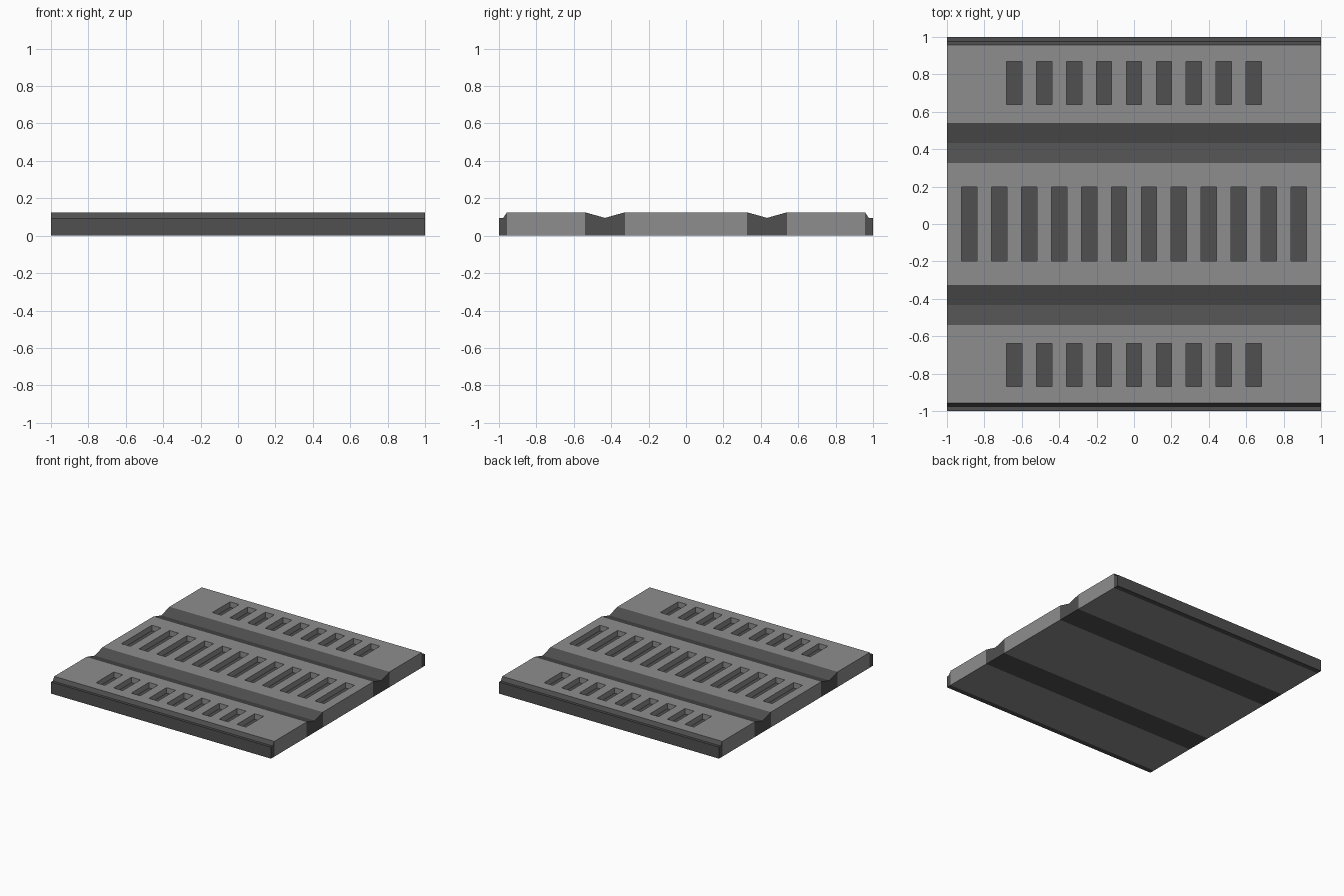
import bpy, bmesh
from mathutils import Matrix

if "Cube" in bpy.data.objects:
    bpy.data.objects.remove(bpy.data.objects["Cube"])

TOP, LOW = 0.125, 0.095
SLOT_FLOOR = 0.08


def material(name, v):
    m = bpy.data.materials.new(name)
    m.diffuse_color = (v, v, v, 1)
    m.use_nodes = True
    m.node_tree.nodes["Principled BSDF"].inputs["Base Color"].default_value = m.diffuse_color
    return m


LIGHT = material("light_grey", 0.27)
DARK = material("dark_grey", 0.08)


def finish(name, bm, *mats):
    bmesh.ops.recalc_face_normals(bm, faces=bm.faces)
    me = bpy.data.meshes.new(name)
    bm.to_mesh(me)
    bm.free()
    for m in mats:
        me.materials.append(m)
    ob = bpy.data.objects.new(name, me)
    bpy.context.collection.objects.link(ob)
    return ob


def bar(name, profile, *mats):
    """Extrude a (y, z) profile across the full width."""
    bm = bmesh.new()
    face = bm.faces.new([bm.verts.new((-1, y, z)) for y, z in profile])
    ext = bmesh.ops.extrude_face_region(bm, geom=[face])["geom"]
    verts = [g for g in ext if isinstance(g, bmesh.types.BMVert)]
    bmesh.ops.translate(bm, verts=verts, vec=(2, 0, 0))
    return finish(name, bm, *mats)


def slotted_panel(name, y0, y1, s0, s1, count):
    """Raised panel with an evenly spaced row of rectangular pockets."""
    panel = bar(name, [(y0, 0), (y1, 0), (y1, TOP), (y0, TOP)], LIGHT, DARK)
    bm = bmesh.new()
    for i in range(count):
        x = (i - (count - 1) / 2) * 0.16
        mat = Matrix.Translation((x, (s0 + s1) / 2, SLOT_FLOOR + 0.1))
        bmesh.ops.create_cube(bm, size=1, matrix=mat @ Matrix.Diagonal((0.082, s1 - s0, 0.2, 1)))
    for f in bm.faces:
        f.material_index = int(f.calc_center_median().z < SLOT_FLOOR + 0.01)
    cutter = finish(name + "_cutter", bm, LIGHT, DARK)
    cutter.hide_render = True
    mod = panel.modifiers.new("slots", 'BOOLEAN')
    mod.operation, mod.solver, mod.object = 'DIFFERENCE', 'EXACT', cutter
    bpy.context.view_layer.objects.active = panel
    bpy.ops.object.modifier_apply(modifier=mod.name)
    bpy.data.objects.remove(cutter)


# Centre and outer panels
slotted_panel("centre_panel", -0.327, 0.327, -0.198, 0.198, 12)
slotted_panel("back_panel", 0.54, 0.957, 0.64, 0.87, 9)
slotted_panel("front_panel", -0.957, -0.54, -0.87, -0.64, 9)

# V grooves and stepped edge rails, one of each per side
for s, side in ((1, "back"), (-1, "front")):
    bar(side + "_groove", [(s * y, z) for y, z in
        [(0.327, 0), (0.54, 0), (0.54, TOP), (0.433, LOW), (0.327, TOP)]], DARK)
    bar(side + "_edge_rail", [(s * y, z) for y, z in
        [(0.957, 0), (1, 0), (1, LOW), (0.977, LOW), (0.957, TOP)]], DARK)
